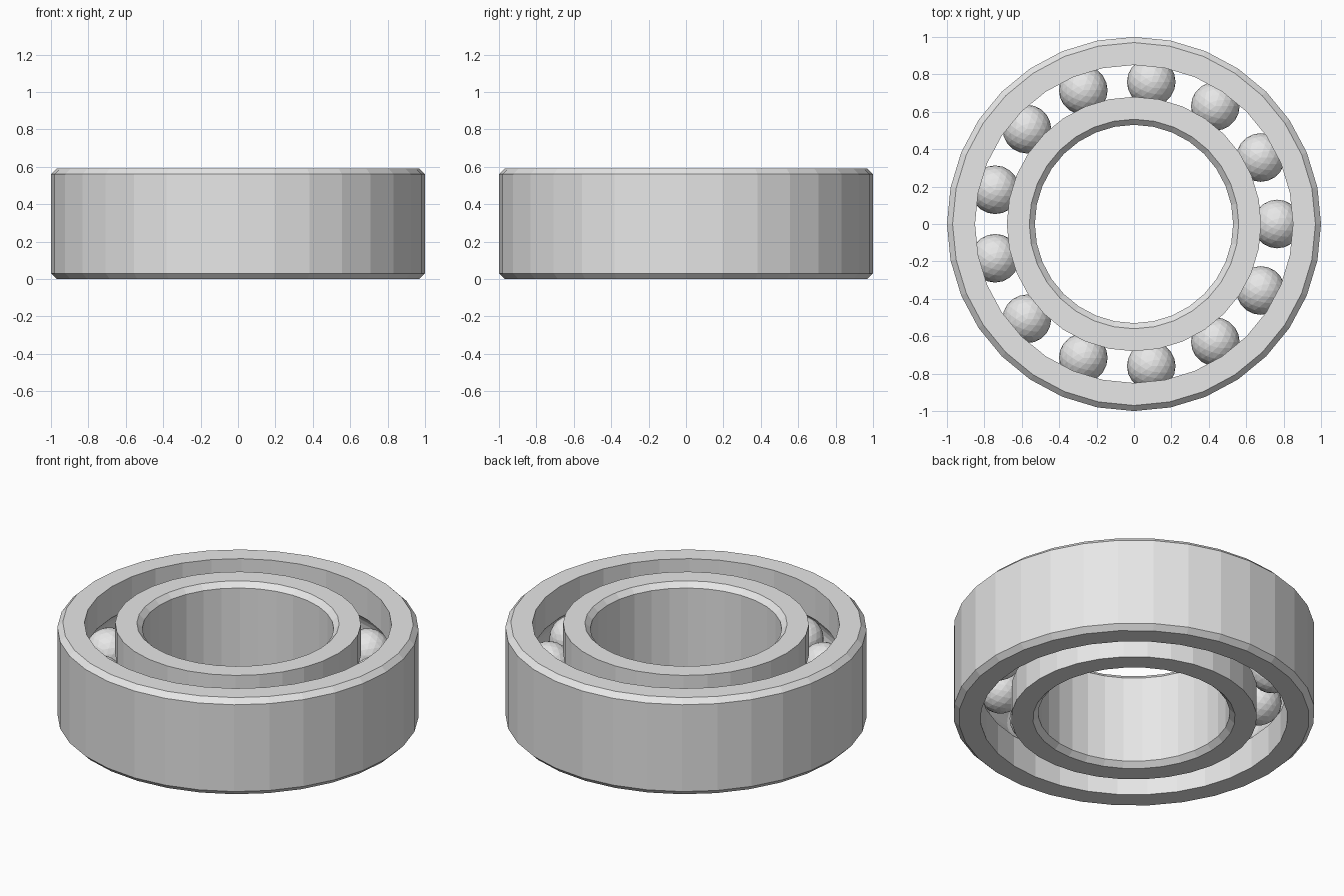
import bpy, bmesh
from math import sin, cos, pi, tau, acos

cube = bpy.data.objects.get("Cube")
if cube:
    bpy.data.objects.remove(cube)

HEIGHT, CHAMFER, SIDES = 0.59, 0.03, 32
MID = HEIGHT / 2
PITCH, BALL_R, GROOVE_R, BALLS = 0.765, 0.13, 0.135, 13

steel = bpy.data.materials.new("steel grey")
steel.use_nodes = True
colour = (0.8, 0.8, 0.8, 1)
steel.diffuse_color = colour
steel.node_tree.nodes["Principled BSDF"].inputs["Base Color"].default_value = colour


def add_object(name, bm):
    mesh = bpy.data.meshes.new(name)
    bmesh.ops.recalc_face_normals(bm, faces=bm.faces)
    bm.to_mesh(mesh)
    bm.free()
    mesh.materials.append(steel)
    obj = bpy.data.objects.new(name, mesh)
    bpy.context.collection.objects.link(obj)
    return obj


def ring(name, plain_r, race_r):
    """Ring with chamfers on its plain side and a ball groove on its race side."""
    side = 1 if race_r > PITCH else -1
    inset = plain_r - side * CHAMFER
    profile = [(race_r, 0), (inset, 0), (plain_r, CHAMFER),
               (plain_r, HEIGHT - CHAMFER), (inset, HEIGHT), (race_r, HEIGHT)]
    # round groove, from its upper edge to its lower edge
    half = acos(abs(race_r - PITCH) / GROOVE_R)
    steps = 8
    for i in range(steps + 1):
        a = half * (1 - 2 * i / steps)
        profile.append((PITCH + side * GROOVE_R * cos(a), MID + GROOVE_R * sin(a)))

    bm = bmesh.new()
    loops = []
    for s in range(SIDES):
        t = tau * s / SIDES
        loops.append([bm.verts.new((r * cos(t), r * sin(t), z)) for r, z in profile])
    n = len(profile)
    for s in range(SIDES):
        a, b = loops[s], loops[(s + 1) % SIDES]
        for i in range(n):
            j = (i + 1) % n
            bm.faces.new((a[i], b[i], b[j], a[j]))
    return add_object(name, bm)


ring("outer_ring", 1.0, 0.85)
ring("inner_ring", 0.53, 0.68)

# faceted balls spaced evenly around the race
for k in range(BALLS):
    bm = bmesh.new()
    bmesh.ops.create_icosphere(bm, subdivisions=3, radius=BALL_R)
    ball = add_object(f"ball_{k + 1}", bm)
    t = tau * k / BALLS
    ball.location = (PITCH * cos(t), PITCH * sin(t), MID)
